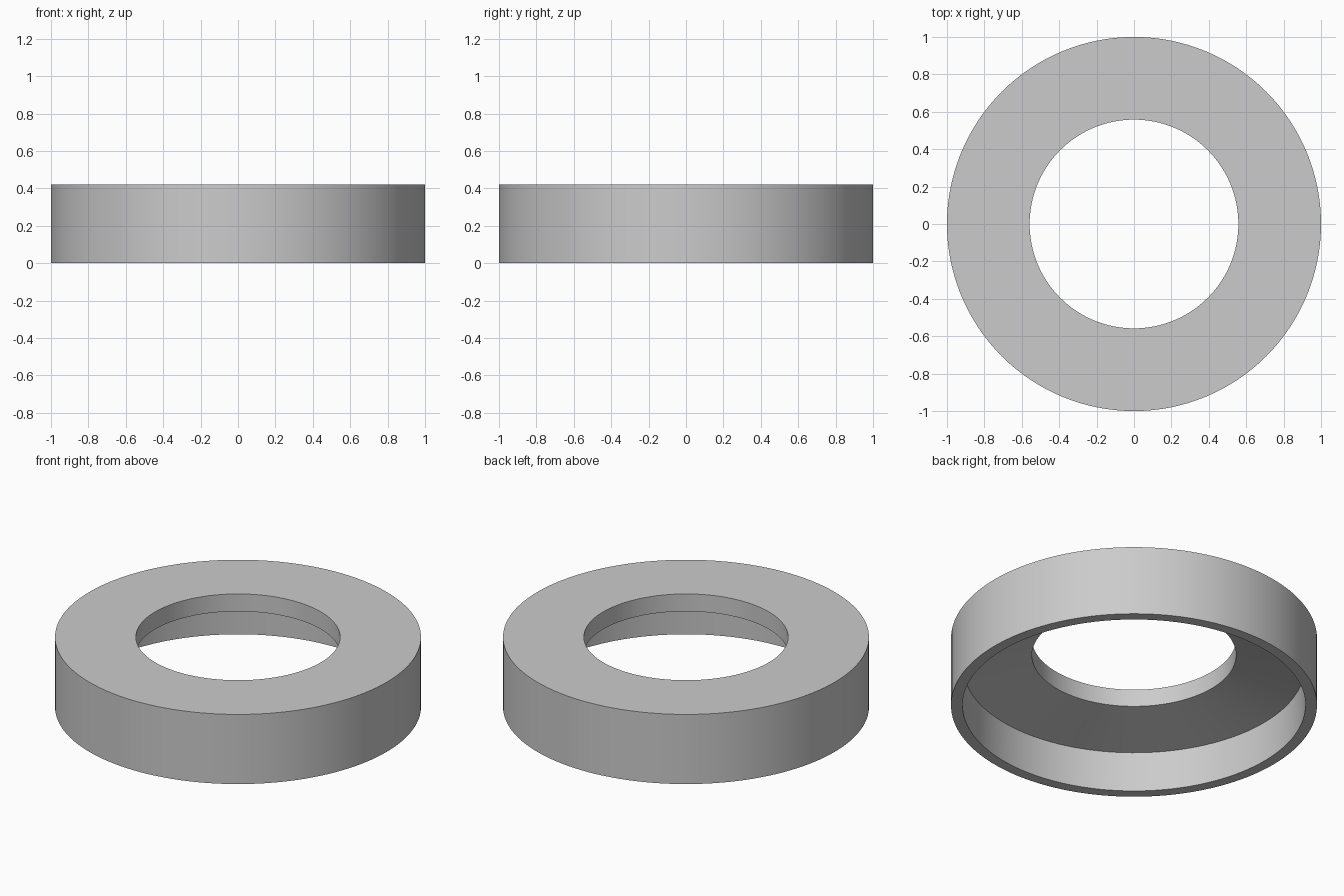
import bpy, bmesh
from math import cos, sin, tau, radians

if "Cube" in bpy.data.objects:
    bpy.data.objects.remove(bpy.data.objects["Cube"])

SEGMENTS = 128

# Cross-section (radius, z): flat top, straight rim, hollow underside with sloped ceiling
PROFILE = [(1.0, 0.0), (1.0, 0.42), (0.558, 0.42),
           (0.558, 0.315), (0.932, 0.238), (0.937, 0.0)]


def lathe(name, profile, segments):
    """Revolve a closed profile around the z axis."""
    bm = bmesh.new()
    rings = []
    for i in range(segments):
        a = tau * i / segments
        rings.append([bm.verts.new((r * cos(a), r * sin(a), z)) for r, z in profile])
    n = len(profile)
    for i in range(segments):
        r0, r1 = rings[i], rings[(i + 1) % segments]
        for j in range(n):
            k = (j + 1) % n
            bm.faces.new((r0[j], r1[j], r1[k], r0[k]))
    bmesh.ops.recalc_face_normals(bm, faces=bm.faces)
    mesh = bpy.data.meshes.new(name)
    bm.to_mesh(mesh)
    bm.free()
    obj = bpy.data.objects.new(name, mesh)
    bpy.context.collection.objects.link(obj)
    return obj


# Hollow ring cap
ring = lathe("ring_cap", PROFILE, SEGMENTS)
bpy.context.view_layer.objects.active = ring
ring.select_set(True)
bpy.ops.object.shade_smooth_by_angle(angle=radians(30))
